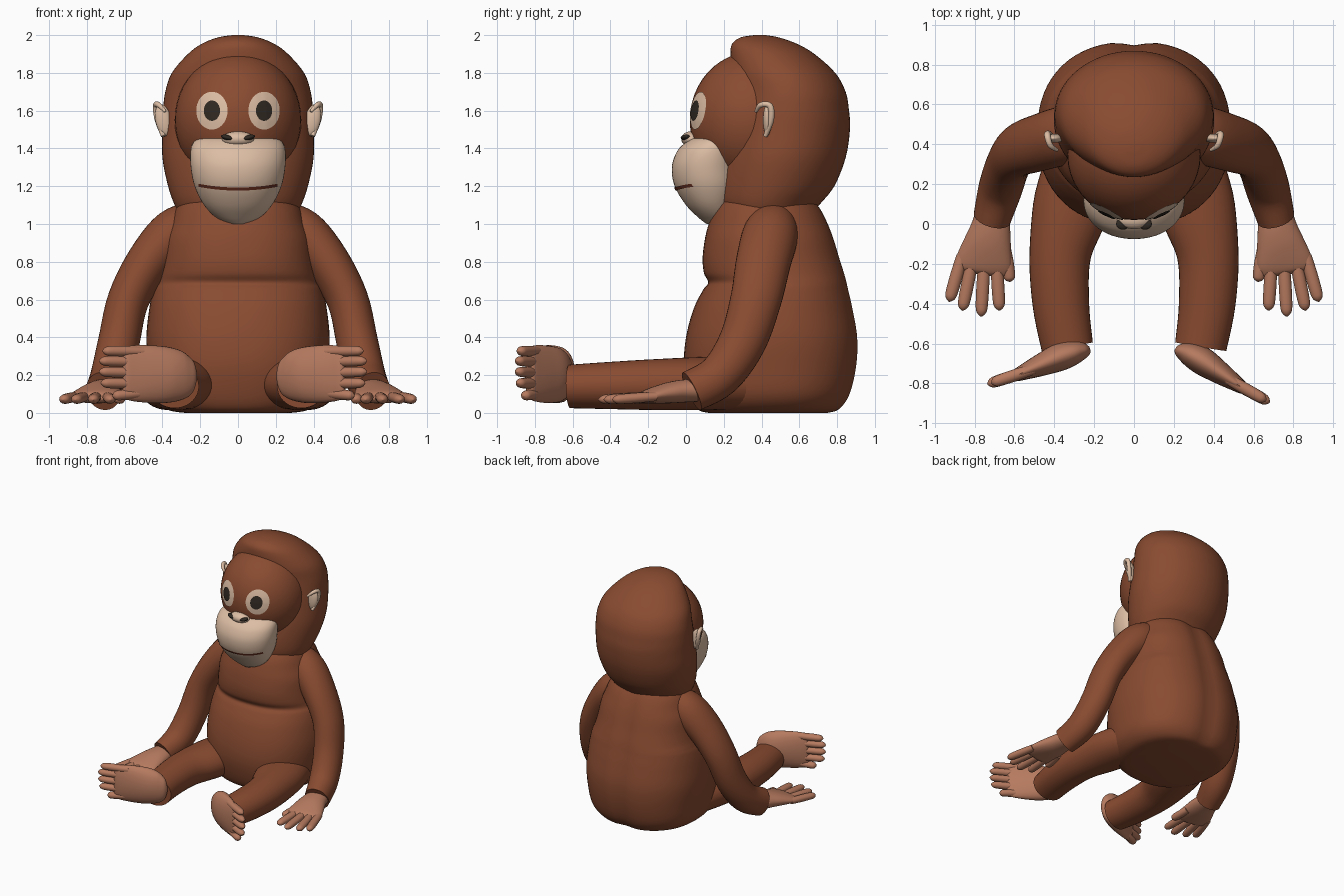
import bpy, bmesh, math
from mathutils import Vector, Matrix
from mathutils.bvhtree import BVHTree

if "Cube" in bpy.data.objects:
    bpy.data.objects.remove(bpy.data.objects["Cube"])


def material(name, rgb):
    m = bpy.data.materials.new(name)
    m.diffuse_color = (*rgb, 1)
    m.use_nodes = True
    m.node_tree.nodes["Principled BSDF"].inputs["Base Color"].default_value = m.diffuse_color
    return m


FUR = material("brown fur", (0.25, 0.07, 0.03))
SKIN = material("pinkish skin", (0.47, 0.195, 0.115))
TAN = material("pale tan", (0.72, 0.51, 0.37))
DARK = material("dark pupil", (0.03, 0.022, 0.016))
LIP = material("mouth brown", (0.13, 0.026, 0.012))


def finish(name, bm, mat, recalc=True):
    if recalc:
        bmesh.ops.recalc_face_normals(bm, faces=bm.faces)
    me = bpy.data.meshes.new(name)
    bm.to_mesh(me)
    bm.free()
    me.materials.append(mat)
    me.polygons.foreach_set("use_smooth", [True] * len(me.polygons))
    me.set_sharp_from_angle(angle=math.radians(45))
    ob = bpy.data.objects.new(name, me)
    bpy.context.collection.objects.link(ob)
    return ob


def resample(rows, steps=5):
    # Catmull-Rom interpolation of whole rows
    out = []
    for i in range(len(rows) - 1):
        p = [rows[max(i - 1, 0)], rows[i], rows[i + 1], rows[min(i + 2, len(rows) - 1)]]
        for k in range(steps):
            t = k / steps
            out.append([0.5 * (2 * b + (c - a) * t + (2 * a - 5 * b + 4 * c - d) * t * t
                               + (3 * b - a - 3 * c + d) * t ** 3) for a, b, c, d in zip(*p)])
    return out + [list(rows[-1])]


def skin(name, rings, mat, n=2.0, seg=40, tweak=None):
    # rings of (centre, side vector, up vector), joined and capped
    bm = bmesh.new()
    loops = []
    for c, a, b in rings:
        loop = []
        for k in range(seg):
            w = 2 * math.pi * k / seg
            ca, sa = math.cos(w), math.sin(w)
            p = c + a * math.copysign(abs(ca) ** (2 / n), ca) + b * math.copysign(abs(sa) ** (2 / n), sa)
            loop.append(bm.verts.new(tweak(p) if tweak else p))
        loops.append(loop)
    for l, m in zip(loops, loops[1:]):
        for k in range(seg):
            j = (k + 1) % seg
            bm.faces.new((l[k], l[j], m[j], m[k]))
    bm.faces.new(loops[0])
    bm.faces.new(loops[-1])
    return finish(name, bm, mat)


def stack(name, rows, mat, **kw):
    # rows: z, front y, back y, half width
    rings = [(Vector((0, (f + b) / 2, z)), Vector((max(w, .003), 0, 0)), Vector((0, (b - f) / 2, 0)))
             for z, f, b, w in resample(rows)]
    return skin(name, rings, mat, **kw)


def tube(name, rows, mat, s=1, up=(0, 0, 1), seg=28):
    # rows: x, y, z, side radius, up radius; s = -1 mirrors
    pts = resample([(s * r[0], *r[1:]) for r in rows])
    cs = [Vector(p[:3]) for p in pts]
    rings = []
    for i, p in enumerate(pts):
        t = (cs[min(i + 1, len(cs) - 1)] - cs[max(i - 1, 0)]).normalized()
        side = t.cross(Vector(up)).normalized()
        rings.append((cs[i], side * max(p[3], .002), side.cross(t) * max(p[4], .002)))
    return skin(name, rings, mat, seg=seg)


def digit(name, p0, p1, r, flat, s, mat=SKIN):
    a, b = Vector(p0), Vector(p1)
    rows = [(*a.lerp(b, t), r * k, flat * k)
            for t, k in ((0, .9), (.4, 1), (.8, .95), (.93, .7), (1, .1))]
    tube(name, rows, mat, s, seg=16)


def ball(name, loc, rad, mat, rot=0):
    bm = bmesh.new()
    bmesh.ops.create_uvsphere(bm, u_segments=40, v_segments=24, radius=1)
    bm.transform(Matrix.Translation(loc) @ Matrix.Rotation(rot, 4, 'Y') @ Matrix.Diagonal((*rad, 1)))
    return finish(name, bm, mat)


def plate(name, target, grid, off, mat):
    # project a grid of (x, z) points from the front on to the target
    me = target.data
    tree = BVHTree.FromPolygons([v.co for v in me.vertices], [list(p.vertices) for p in me.polygons])
    bm = bmesh.new()
    rows = []
    for line in grid:
        rows.append([bm.verts.new(tree.ray_cast(Vector((x, -2, z)), Vector((0, 1, 0)))[0]
                                  - Vector((0, off, 0))) for x, z in line])
    for l, m in zip(rows, rows[1:]):
        for k in range(len(l) - 1):
            bm.faces.new((l[k], l[k + 1], m[k + 1], m[k]))
    bmesh.ops.remove_doubles(bm, verts=bm.verts, dist=1e-5)
    bm.normal_update()
    if sum(f.normal.y for f in bm.faces) > 0:
        bmesh.ops.reverse_faces(bm, faces=bm.faces)
    return finish(name, bm, mat, recalc=False)


def disc(cx, cz, rx, rz):
    return [[(cx + rx * q / 6 * math.cos(k * math.pi / 18), cz + rz * q / 6 * math.sin(k * math.pi / 18))
             for k in range(37)] for q in range(7)]


# Body with a shallow spine groove
def spine(p):
    if p.y > 0.5:
        p.y -= 0.02 * math.exp(-(p.x / 0.07) ** 2)
    return p


stack("body", [(0, .12, .76, .28), (.02, .06, .82, .38), (.1, .02, .875, .45), (.25, -.01, .91, .475),
               (.4, 0, .915, .485), (.55, .04, .89, .47), (.65, .09, .867, .45), (.69, .118, .858, .435),
               (.74, .095, .845, .42), (.82, .088, .82, .405), (.92, .1, .79, .39), (1.0, .12, .76, .36),
               (1.08, .15, .72, .33), (1.16, .2, .66, .28)], FUR, n=2.3, seg=64, tweak=spine)

# Head: hood of fur, rounded face, muzzle
stack("head", [(1.02, .22, .64, .29), (1.1, .17, .705, .335), (1.2, .16, .785, .37), (1.35, .18, .845, .4),
               (1.5, .21, .868, .4), (1.6, .235, .863, .397), (1.7, .25, .845, .385), (1.8, .242, .79, .35),
               (1.9, .235, .68, .265), (1.955, .245, .585, .19), (1.988, .29, .49, .105),
               (2.0, .36, .42, .03)], FUR, seg=64)
face = ball("face", (0, .35, 1.55), (.335, .33, .36), FUR)
muzzle = stack("muzzle", [(1.0, .11, .17, .03), (1.03, .07, .25, .11), (1.1, 0, .27, .18), (1.2, -.06, .3, .23),
                          (1.3, -.075, .3, .25), (1.38, -.05, .3, .252), (1.43, -.005, .3, .237),
                          (1.455, .04, .28, .2), (1.46, .1, .25, .1)], TAN, n=2.1, seg=56)
ball("nose", (0, .025, 1.45), (.085, .05, .04), TAN)

# Mouth line
xs = [-.21 + .42 * i / 40 for i in range(41)]
plate("mouth", muzzle, [[(x, 1.185 + d + .02 * (x / .21) ** 2) for x in xs] for d in (-.008, .008)], .006, LIP)

for s, side in ((1, "right"), (-1, "left")):
    # Eyes and nostrils
    plate(side + "_eye", face, disc(s * .138, 1.6, .083, .1), .006, TAN)
    plate(side + "_pupil", face, disc(s * .138, 1.6, .043, .054), .012, DARK)
    ball(side + "_nostril", (s * .055, 0, 1.457), (.036, .028, .014), DARK, s * -.25)

    # Ears
    ball(side + "_ear", (s * .395, .43, 1.55), (.042, .022, .085), TAN, s * .2)
    tube(side + "_ear_rim", [(.385, .37, 1.595, .008, .008), (.42, .395, 1.63, .014, .014),
                             (.435, .445, 1.625, .016, .016), (.425, .45, 1.55, .016, .016),
                             (.395, .42, 1.465, .012, .012)], TAN, s, up=(1, 0, 0), seg=14)

    # Arms
    tube(side + "_arm", [(.2, .48, 1.03, .1, .1), (.33, .45, .95, .145, .135), (.47, .41, .8, .145, .12),
                         (.58, .37, .6, .135, .11), (.63, .3, .38, .125, .11), (.67, .18, .2, .115, .11),
                         (.712, .03, .115, .11, .095)], FUR, s, up=(1, 0, 0), seg=36)

    # Hands
    tube(side + "_hand", [(.71, .07, .12, .08, .06), (.72, -.02, .115, .1, .06), (.735, -.1, .105, .12, .055),
                          (.753, -.19, .09, .14, .04), (.76, -.235, .08, .13, .028),
                          (.763, -.255, .078, .1, .008)], SKIN, s)
    for i, (x0, y0, x1, y1) in enumerate(((.645, -.13, .622, -.29), (.69, -.19, .675, -.435),
                                          (.752, -.19, .767, -.465), (.812, -.19, .862, -.435),
                                          (.862, -.16, .928, -.39))):
        digit(f"{side}_finger_{i + 1}", (x0, y0, .087), (x1, y1, .07), .032, .027, s)

    # Legs
    tube(side + "_leg", [(.26, .45, .15, .14, .13), (.31, .12, .155, .19, .14), (.37, -.15, .15, .155, .135),
                         (.367, -.4, .145, .142, .125), (.335, -.615, .14, .13, .115)], FUR, s, seg=36)

    # Feet, turned outwards with soles to the front
    ox, oy, ang = (.2, -.64, math.radians(-28)) if s == 1 else (.215, -.645, math.radians(-17))

    def place(u, v):
        return (ox + u * math.cos(ang) - v * math.sin(ang), oy + u * math.sin(ang) + v * math.cos(ang))

    rows = [(0, .02, .195, .012, .03), (.02, .02, .195, .035, .085), (.07, .025, .195, .058, .125),
            (.15, .025, .2, .07, .147), (.25, .015, .205, .058, .152), (.35, .005, .21, .04, .148),
            (.4, 0, .21, .028, .135), (.415, 0, .21, .008, .11)]
    tube(side + "_foot", [(*place(u, v), z, a, b) for u, v, z, a, b in rows], SKIN, s)
    for i, (z0, z1, u1) in enumerate(((.325, .328, .525), (.27, .275, .545), (.212, .218, .545),
                                      (.155, .158, .535), (.105, .09, .47))):
        digit(f"{side}_toe_{i + 1}", (*place(.3, .005), z0), (*place(u1, 0), z1), .03, .028, s)
